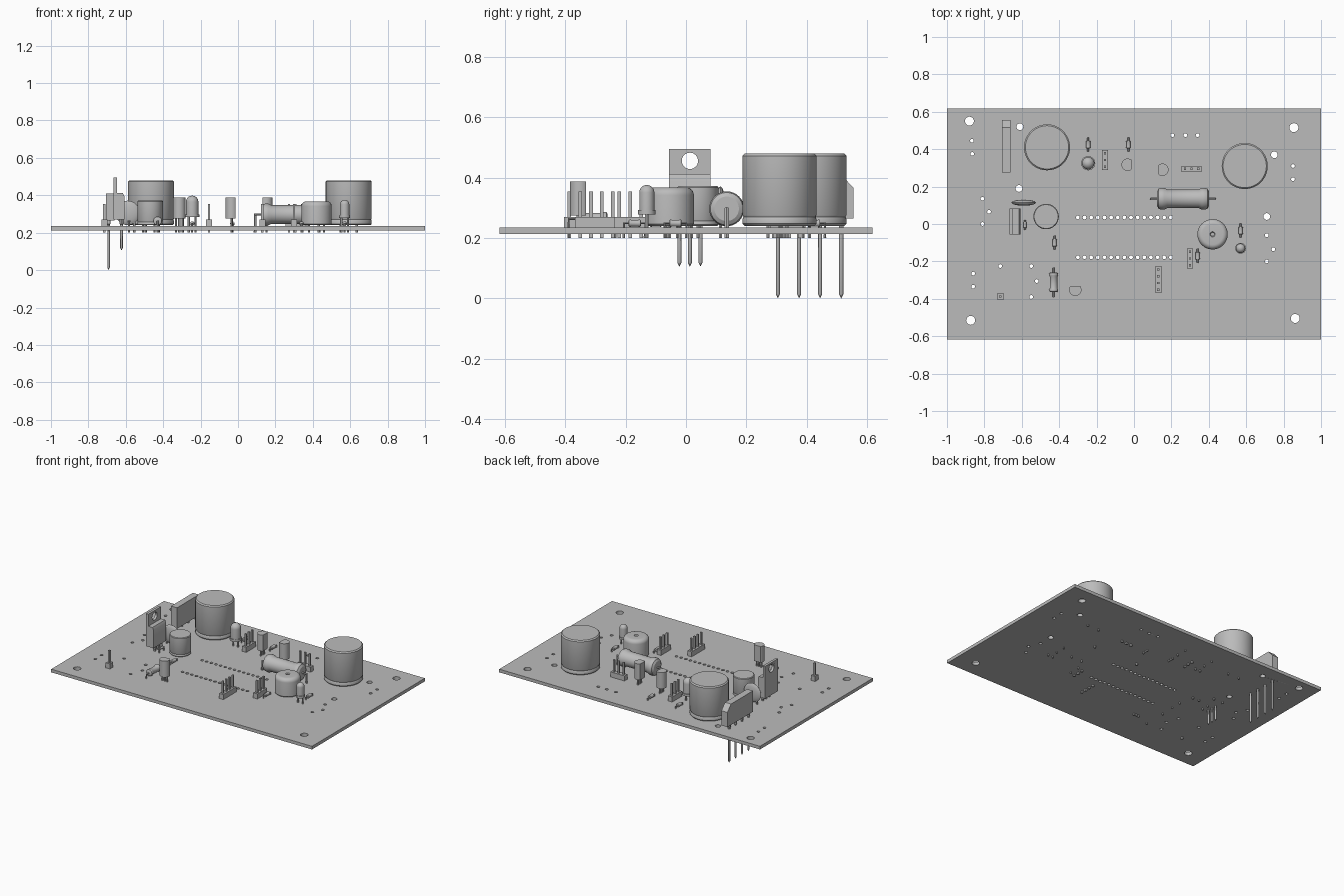
import bpy, bmesh
from math import pi, cos, sin
from mathutils import Matrix, Vector

if "Cube" in bpy.data.objects:
    bpy.data.objects.remove(bpy.data.objects["Cube"], do_unlink=True)

grey = bpy.data.materials.new("plain grey")
grey.use_nodes = True
grey.diffuse_color = (0.5, 0.5, 0.5, 1)
grey.node_tree.nodes["Principled BSDF"].inputs["Base Color"].default_value = grey.diffuse_color

TOP, BOTTOM, TAIL = 0.235, 0.213, 0.2   # board faces and trimmed lead ends


def add_object(name, mesh):
    mesh.materials.clear()
    mesh.materials.append(grey)
    ob = bpy.data.objects.new(name, mesh)
    bpy.context.collection.objects.link(ob)
    bpy.ops.object.select_all(action='DESELECT')
    ob.select_set(True)
    bpy.context.view_layer.objects.active = ob
    bpy.ops.object.shade_smooth_by_angle()
    return ob


def finish(name, bm, matrix=None):
    if matrix:
        bm.transform(matrix)
    bmesh.ops.recalc_face_normals(bm, faces=bm.faces)
    mesh = bpy.data.meshes.new(name)
    bm.to_mesh(mesh)
    bm.free()
    return add_object(name, mesh)


def lathe(name, profile, loc, axis='Z', seg=48):
    """Turn a (radius, height) profile around an axis."""
    bm = bmesh.new()
    verts = [bm.verts.new((r, 0, z)) for r, z in profile]
    edges = [bm.edges.new(pair) for pair in zip(verts, verts[1:])]
    bmesh.ops.spin(bm, geom=verts + edges, cent=(0, 0, 0), axis=(0, 0, 1),
                   angle=2 * pi, steps=seg, use_duplicate=False)
    bmesh.ops.remove_doubles(bm, verts=bm.verts, dist=1e-5)
    turn = {'Z': Matrix(), 'X': Matrix.Rotation(pi / 2, 4, 'Y'),
            'Y': Matrix.Rotation(-pi / 2, 4, 'X')}[axis]
    return finish(name, bm, Matrix.Translation(loc) @ turn)


def prism(name, outline, depth, matrix):
    """Extrude an outline upward by depth, then place it."""
    bm = bmesh.new()
    face = bm.faces.new([bm.verts.new((x, y, 0)) for x, y in outline])
    new = bmesh.ops.extrude_face_region(bm, geom=[face])["geom"]
    bmesh.ops.translate(bm, vec=(0, 0, depth), verts=[v for v in new if isinstance(v, bmesh.types.BMVert)])
    return finish(name, bm, matrix)


def box(name, low, high):
    low, high = Vector(low), Vector(high)
    bm = bmesh.new()
    bmesh.ops.create_cube(bm, size=1)
    return finish(name, bm, Matrix.Translation((low + high) / 2) @ Matrix.Diagonal((*(high - low), 1)))


def wire(name, points, radius=0.006):
    curve = bpy.data.curves.new(name, 'CURVE')
    curve.dimensions = '3D'
    curve.bevel_depth, curve.bevel_resolution, curve.use_fill_caps = radius, 1, True
    spline = curve.splines.new('POLY')
    spline.points.add(len(points) - 1)
    for p, co in zip(spline.points, points):
        p.co = (*co, 1)
    temp = bpy.data.objects.new(name, curve)
    mesh = bpy.data.meshes.new_from_object(temp)
    bpy.data.objects.remove(temp)
    return add_object(name, mesh)


def leads(name, spots, high=TOP + 0.05, radius=0.006):
    for x, y in spots:
        wire(name + "_lead", [(x, y, TAIL), (x, y, high)], radius)


def cut(target, cutter):
    mod = target.modifiers.new("cut", 'BOOLEAN')
    mod.operation, mod.object, mod.solver = 'DIFFERENCE', cutter, 'EXACT'
    bpy.context.view_layer.objects.active = target
    bpy.ops.object.modifier_apply(modifier=mod.name)
    bpy.data.objects.remove(cutter, do_unlink=True)


# Circuit board with drilled holes
board = box("board", (-1, -0.618, BOTTOM), (1, 0.618, TOP))
holes = {
    0.024: [(-.88, .55), (.855, .515), (-.873, -.515), (.862, -.505)],
    0.018: [(-.61, .52), (-.615, .19), (.75, .37), (.71, .04)],
    0.01: [(-.867, .445), (-.865, .375), (-.81, .135), (-.775, .065), (-.81, 0), (-.715, -.225),
           (-.55, -.225), (-.52, -.305), (-.55, -.39), (-.86, -.265), (-.86, -.335),
           (.205, .475), (.275, .475), (.34, .475), (.85, .31), (.85, .24),
           (.71, -.06), (.745, -.135), (.71, -.2)],
}
holes[0.01] += [(-0.3 + i * 0.0355, y) for i in range(15) for y in (0.035, -0.178)]
bm = bmesh.new()
for radius, spots in holes.items():
    for x, y in spots:
        bmesh.ops.create_cone(bm, cap_ends=True, segments=20, radius1=radius, radius2=radius,
                              depth=0.1, matrix=Matrix.Translation((x, y, TOP)))
cut(board, finish("hole_cutter", bm))


# Can capacitors
def can(name, x, y, r, top):
    base, e = TOP + 0.005, r * 0.06
    lathe(name, [(0, base), (r - e, base), (r, base + e), (r, base + 3 * e), (r - e / 2, base + 4 * e),
                 (r, base + 5 * e), (r, top - e), (r - e, top), (0, top)], (x, y, 0))
    leads(name, [(x - r * 0.35, y), (x + r * 0.35, y)], TOP + 0.01)


can("large_capacitor", -0.465, 0.41, 0.123, 0.48)
can("large_capacitor", 0.592, 0.31, 0.123, 0.48)
can("small_capacitor", -0.47, 0.04, 0.068, 0.372)

# Drum inductor with rounded rim and a dimple on top
rim = [(0.055 + 0.026 * cos(a * pi / 12), 0.342 + 0.026 * sin(a * pi / 12)) for a in range(7)]
lathe("drum_inductor", [(0, 0.24), (0.075, 0.24), (0.081, 0.246)] + rim
      + [(0.014, 0.368), (0.01, 0.36), (0, 0.36)], (0.42, -0.055, 0))
leads("drum_inductor", [(0.38, -0.055), (0.46, -0.055)], 0.25)


# Domed lamps
def lamp(x, y, r, low, top):
    dome = [(r * cos(a * pi / 16), top - r + r * sin(a * pi / 16)) for a in range(9)]
    lathe("lamp", [(0, low), (r * 1.15, low), (r * 1.15, low + 0.015), (r, low + 0.015)] + dome, (x, y, 0), seg=32)
    leads("lamp", [(x - 0.018, y), (x + 0.018, y)], low + 0.01)


lamp(-0.245, 0.325, 0.033, 0.283, 0.398)
lamp(0.57, -0.13, 0.025, 0.278, 0.376)


# Axial parts lying between two bent leads
def axial(name, x, y, z, half, reach, r, axis='Y', waist=0.85, lead=0.005):
    end = 0.3 * half
    side = [(0, -half), (r * 0.7, -half), (r * 0.93, -half + end * 0.2), (r, -half + end * 0.5),
            (r, -half + end * 0.9), (r * waist, -half + end * 1.3)]
    lathe(name, side + [(q, -h) for q, h in reversed(side)], (x, y, z), axis, 32)
    step = Vector((reach, 0, 0)) if axis == 'X' else Vector((0, reach, 0))
    a, b = Vector((x, y, z)) - step, Vector((x, y, z)) + step
    drop = Vector((0, 0, TAIL - z))
    wire(name + "_lead", [a + drop, a, b, b + drop], lead)


axial("power_resistor", 0.262, 0.135, 0.297, 0.138, 0.17, 0.058, 'X', 0.86, 0.008)
axial("resistor", -0.43, -0.312, 0.263, 0.052, 0.077, 0.024)
for x, y in [(-.245, .425), (-.03, .425), (-.425, -.1), (.34, -.17), (.57, -.035)]:
    axial("diode", x, y, 0.249, 0.02, 0.036, 0.012, waist=0.95)
axial("thin_diode", -0.583, -0.005, 0.26, 0.016, 0.024, 0.008, waist=0.95)


# Pin headers
def header(x, y, count, along):
    pitch, w = 0.036, 0.016
    half = pitch * count / 2
    hx, hy = (half, w) if along == 'X' else (w, half)
    box("header_base", (x - hx, y - hy, TOP), (x + hx, y + hy, 0.27))
    for i in range(count):
        d = (i - (count - 1) / 2) * pitch
        px, py = (x + d, y) if along == 'X' else (x, y + d)
        box("header_pin", (px - 0.006, py - 0.006, TAIL), (px + 0.006, py + 0.006, 0.354))


header(-0.155, 0.342, 3, 'Y')
header(0.308, 0.295, 3, 'X')
header(0.3, -0.185, 3, 'Y')
header(0.13, -0.297, 4, 'Y')
header(-0.715, -0.387, 1, 'Y')


# Small transistors: a round body with one flat side
def transistor(x, y, angle):
    arc = [(0.033 * cos(a), 0.033 * sin(a)) for a in [(-0.72 + 1.44 * i / 20) * pi for i in range(21)]]
    place = Matrix.Translation((x, y, 0.275)) @ Matrix.Rotation(angle, 4, 'Z')
    prism("transistor", arc, 0.112, place)
    spots = [place @ Vector((0, i * 0.018, 0)) for i in (-1, 0, 1)]
    leads("transistor", [p.xy for p in spots])


transistor(-0.034, 0.317, pi)
transistor(0.152, 0.29, 0)
transistor(-0.314, -0.352, -pi / 2)

# Outlines drawn in (y, z) and extruded along x
SIDE = Matrix(((0, 0, 1, 0), (1, 0, 0, 0), (0, 1, 0, 0), (0, 0, 0, 1)))


def long_pin(name, x, y, low, high):
    lathe(name, [(0, low), (0.007, low + 0.014), (0.007, TOP + 0.01), (0.01, TOP + 0.012),
                 (0.01, high), (0, high)], (x, y, 0), seg=12)


# Bridge rectifier with a chamfered corner and four long pins
prism("bridge_rectifier", [(.275, .265), (.555, .265), (.555, .367), (.515, .41), (.275, .41)],
      0.046, Matrix.Translation((-0.706, 0, 0)) @ SIDE)
for i in range(4):
    long_pin("bridge_pin", -0.692, 0.305 + i * 0.07, 0, 0.27)

# Voltage regulator: drilled metal tab, body with sloped top, three pins
tab = box("regulator_tab", (-0.665, -0.057, 0.27), (-0.648, 0.082, 0.495))
cut(tab, lathe("tab_cutter", [(0, -0.1), (0.027, -0.1), (0.027, 0.1), (0, 0.1)], (-0.655, 0.013, 0.456), 'X', 32))
FRONT = Matrix(((1, 0, 0, 0), (0, 0, 1, -0.057), (0, 1, 0, 0), (0, 0, 0, 1)))
prism("regulator_body", [(-.65, .27), (-.608, .27), (-.608, .395), (-.616, .412), (-.65, .412)], 0.139, FRONT)
for i in range(3):
    long_pin("regulator_pin", -0.623, -0.022 + i * 0.035, 0.105, 0.275)

# Disc capacitor standing on edge
lens = [(0.065 * cos(a * pi / 12), 0.016 * sin(a * pi / 12)) for a in range(-6, 7)]
lathe("disc_capacitor", lens, (-0.59, 0.114, 0.306), 'Y')
leads("disc_capacitor", [(-0.625, 0.114), (-0.555, 0.114)], 0.29)
